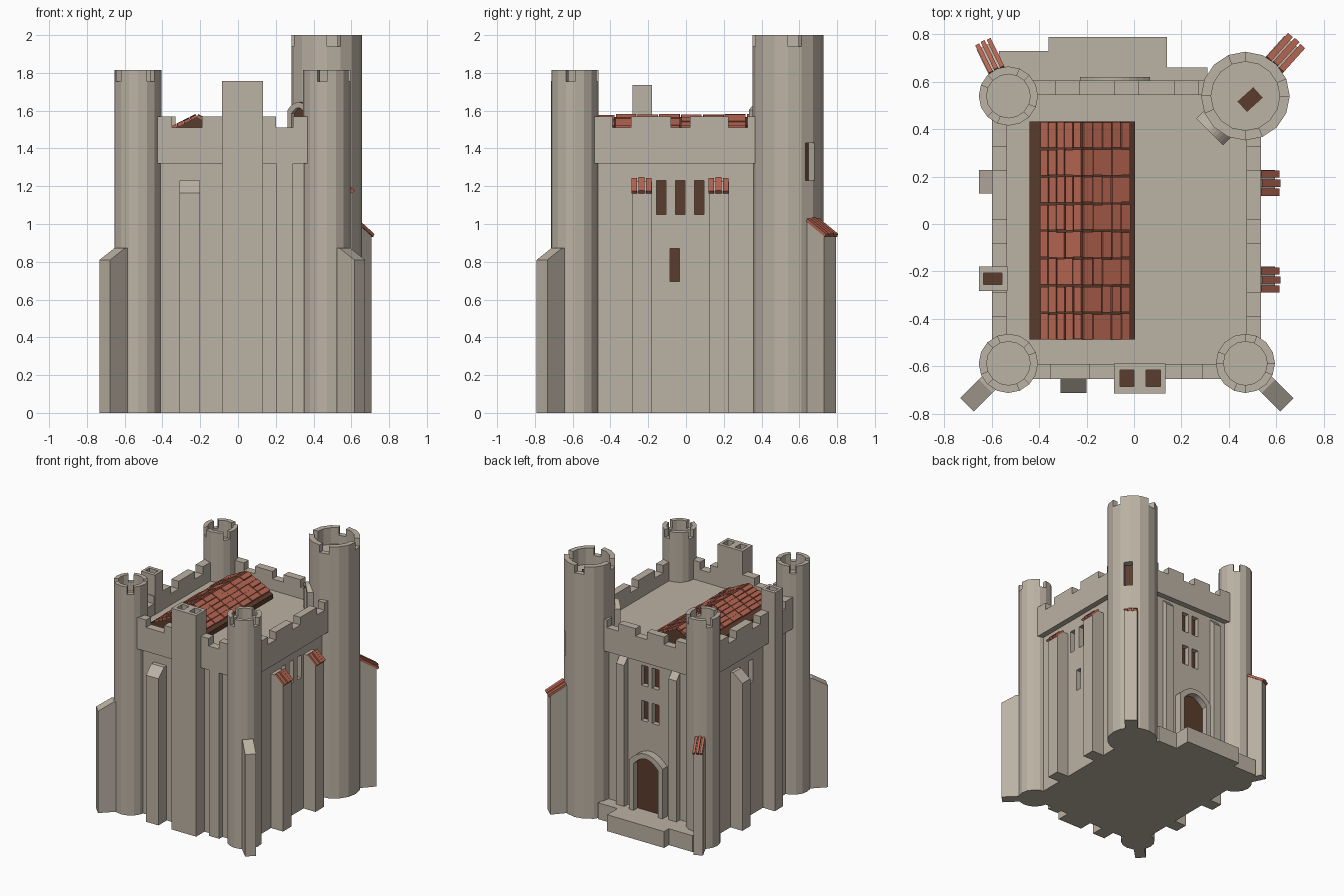
import bpy, bmesh, math, random
from mathutils import Matrix, Vector

if "Cube" in bpy.data.objects:
    bpy.data.objects.remove(bpy.data.objects["Cube"])
random.seed(4)

def material(name, c):
    m = bpy.data.materials.new(name)
    m.diffuse_color = (*c, 1)
    m.use_nodes = True
    m.node_tree.nodes["Principled BSDF"].inputs["Base Color"].default_value = m.diffuse_color
    return m
STONE = material("stone", (0.50, 0.445, 0.37))
TILE = material("red tile", (0.46, 0.13, 0.083))
WOOD = material("dark wood", (0.105, 0.045, 0.026))
I = Matrix()

def frame(cx, cy, deg, z=0):
    """local x points outward, local y sideways"""
    return Matrix.Translation((cx, cy, z)) @ Matrix.Rotation(math.radians(deg), 4, 'Z')

def make(name, parts, mat):
    """object from parts; each part is a pair of matching loops"""
    bm = bmesh.new()
    for a, b in parts:
        va, vb = [bm.verts.new(p) for p in a], [bm.verts.new(p) for p in b]
        n = len(va)
        bm.faces.new(va)
        bm.faces.new(vb[::-1])
        for i in range(n):
            bm.faces.new((va[i], vb[i], vb[(i + 1) % n], va[(i + 1) % n]))
    bmesh.ops.recalc_face_normals(bm, faces=bm.faces)
    me = bpy.data.meshes.new(name)
    bm.to_mesh(me)
    bm.free()
    me.materials.append(mat)
    ob = bpy.data.objects.new(name, me)
    bpy.context.collection.objects.link(ob)
    return ob

def block(x0, x1, y0, y1, z0, z1, M=I):
    q = [(x0, y0), (x1, y0), (x1, y1), (x0, y1)]
    return [M @ Vector((*p, z0)) for p in q], [M @ Vector((*p, z1)) for p in q]

def side_profile(pts, w, M=I):
    return tuple([M @ Vector((u, s * w / 2, z)) for u, z in pts] for s in (-1, 1))

def face_profile(pts, d0, d1, M):
    return tuple([M @ Vector((d, y, z)) for y, z in pts] for d in (d0, d1))

def carve(ob, name, holes):
    """recess holes (block args) into ob"""
    cutter = make(name, holes, STONE)
    cutter.hide_render = True
    mod = ob.modifiers.new("recess", 'BOOLEAN')
    mod.operation, mod.solver, mod.object = 'DIFFERENCE', 'EXACT', cutter
    bpy.context.view_layer.objects.active = ob
    bpy.ops.object.modifier_apply(modifier=mod.name)
    bpy.data.objects.remove(cutter)

def windows(ob, name, specs, depth=0.045):
    """specs: (frame on the wall face, width, z0, z1)"""
    carve(ob, name + "_cutter", [block(-depth, .05, -w/2, w/2, a, b, M) for M, w, a, b in specs])
    make(name, [block(-depth, -depth + .006, -w/2, w/2, a, b, M) for M, w, a, b in specs], WOOD)

def buttress(name, M, u0, u1, w, zo, zi, run, cap=False):
    make(name, [side_profile([(u0, 0), (u1, 0), (u1, zo), (u1 - run, zi), (u0, zi)], w, M)], STONE)
    if cap:  # tiled strips running down the slope
        s = Matrix.Translation((u1, 0, zo)) @ Matrix.Rotation(math.atan2(zi - zo, run), 4, 'Y')
        L, n = math.hypot(run, zi - zo), 3
        p = (w + .01) / n
        make(name + "_tiles", [block(-L - .01, .012, -w/2 - .005 + i*p, -w/2 - .013 + (i + 1)*p,
             -.002, .022 if i % 2 else .016, M @ s) for i in range(n)], TILE)

# main body with its walls carved for windows
body = make("keep_body", [block(-.55, .49, -.61, .56, 0, 1.42)], STONE)
wins = [(frame(.49, y, 0), .05, 1.05, 1.23) for y in (-.13, -.03, .07)]
wins += [(frame(.49, -.06, 0), .05, .695, .87)]
wins += [(frame(x, .56, 90), .06, z, z + .16) for x in (-.03, -.125) for z in (.83, 1.11)]
wins += [(frame(-.55, -.03, 180), .05, 1.05, 1.23)]
windows(body, "wall_windows", wins)

# battlements: (low wall, gaps along its length)
def parapet(name, a0, a1, b0, b1, gaps, along_x):
    def seg(p, q, z0, z1):
        return block(p, q, b0, b1, z0, z1) if along_x else block(b0, b1, p, q, z0, z1)
    parts = [seg(a0, a1, 1.32, 1.51)]
    edges = [a0] + [e for g in gaps for e in g] + [a1]
    parts += [seg(edges[i], edges[i + 1], 1.51, 1.57) for i in range(0, len(edges), 2)]
    make(name, parts, STONE)
side_gaps = [(-.39, -.29), (-.08, .02), (.225, .325)]
parapet("front_parapet", -.55, .49, -.655, -.59, [(-.35, -.19), (.2, .29)], True)
parapet("back_parapet", -.55, .49, .545, .605, [(-.33, -.23), (-.08, .02), (.17, .27)], True)
parapet("right_parapet", -.6, .56, .475, .535, side_gaps, False)
parapet("left_parapet", -.6, .56, -.6, -.535, side_gaps, False)

# round towers: 16 sides, one side in four is a notch
def tower(name, cx, cy, r, ri, top, notch):
    def p(rad, i, z):
        t = math.tau * i / 16
        return Vector((cx + rad * math.cos(t), cy + rad * math.sin(t), z))
    floor = top - .13
    ob = make(name, [tuple([p(r, i, z) for i in range(16)] for z in (0, floor))], STONE)
    ring = []
    for i in range(16):
        h = top - .06 if i % 4 == notch else top
        ring.append(tuple([p(r, i, z), p(r, i + 1, z), p(ri, i + 1, z), p(ri, i, z)] for z in (floor, h)))
    make(name + "_battlements", ring, STONE)
    return ob
FL, FR, BL, BR = (-.53, -.588), (.47, -.588), (-.53, .54), (.47, .54)
tower("front_left_tower", *FL, .125, .092, 1.815, 1)
tower("front_right_tower", *FR, .125, .092, 1.815, 3)
tower("back_left_tower", *BL, .125, .092, 1.815, 2)
big = tower("stair_tower", *BR, .187, .145, 2.0, 0)
t = math.radians(40)
windows(big, "tower_window", [(frame(.47 + .185*math.cos(t), .54 + .185*math.sin(t), 40), .065, 1.23, 1.43)], .06)
make("tower_hatch", [block(-.045, .045, -.03, .03, 1.868, 1.876, frame(.49, .525, 42))], WOOD)

# corner buttresses
buttress("front_left_buttress", frame(*FL, 225), .05, .247, .08, .81, .872, .11)
buttress("front_right_buttress", frame(*FR, 315), .05, .247, .08, .81, .872, .11)
buttress("back_left_buttress", frame(*BL, 116), .05, .235, .07, .81, .872, .11, True)
buttress("back_right_buttress", frame(*BR, 48), .08, .3, .095, .94, 1.01, .115, True)

# wall buttresses and pilasters
buttress("right_buttress_a", frame(.49, -.232, 0), -.02, .105, .105, 1.17, 1.225, .06, True)
buttress("right_buttress_b", frame(.49, .176, 0), -.02, .105, .105, 1.17, 1.225, .06, True)
buttress("left_buttress", frame(-.55, .178, 180), -.02, .105, .1, 1.17, 1.235, .08)
buttress("front_buttress", frame(-.255, -.61, 270), -.02, .104, .11, 1.165, 1.23, .07)
buttress("front_pilaster", frame(.245, -.61, 270), -.02, .04, .09, 1.32, 1.33, .02)
for s in (-1, 1):
    buttress("back_pilaster", frame(-.075 + .23 * s, .56, 90), -.02, .045, .07, 1.25, 1.3, .045)

# chimneys with sunken flues
def chimney(name, x0, x1, y0, y1, top, flues):
    ob = make(name, [block(x0, x1, y0, y1, 0, top)], STONE)
    carve(ob, name + "_cutter", [block(*f, top - .05, top + .05) for f in flues])
    make(name + "_flues", [block(*f, top - .05, top - .043) for f in flues], WOOD)
chimney("front_chimney", -.085, .133, -.715, -.588, 1.757,
        [(-.06, 0, -.685, -.615), (.05, .112, -.685, -.615)])
chimney("left_chimney", -.655, -.533, -.283, -.18, 1.735, [(-.635, -.557, -.255, -.207)])

# arched doorways
def arch(w, z0, spring, rise, n=10):
    return [(-w/2, z0)] + [(-w/2 + w*i/n, spring + rise*(1 - (2*i/n - 1)**2)) for i in range(n + 1)] + [(w/2, z0)]
def doorway(name, M, w, b, z0, spring, rise, depth):
    outer, inner = arch(w + 2*b, z0, spring + b*.6, rise + b*.4), arch(w, z0, spring, rise)
    make(name + "_surround", [face_profile(outer + inner[::-1], -.03, depth, M)], STONE)
    make(name + "_door", [face_profile(inner, -.02, .008, M)], WOOD)
doorway("entrance", frame(-.08, .56, 90), .215, .04, .13, .5, .065, .06)
doorway("roof_door", frame(.47 - .13, .54 - .13, 225), .10, .03, 1.42, 1.585, .03, .03)

# entrance platform
make("entrance_platform", [block(-.57, -.36, .5, .73, 0, .13), block(-.36, .14, .5, .79, 0, .13),
                           block(.14, .31, .5, .66, 0, .13)], STONE)

# gabled roof on the deck: timber core and loose rows of tiles
RX, RZ, SL = -.2175, 1.567, .5
core = [(-.2225, 1.42), (.2225, 1.42), (.2225, RZ - .2225*SL), (0, RZ), (-.2225, RZ - .2225*SL)]
make("roof_core", [side_profile(core, .92, frame(RX, -.0275, 0))], WOOD)
tiles, rows = [], 8
step = .925 / rows
for side, length, n in ((1, .222, 5), (-1, .195, 5)):
    S = Matrix.Translation((RX, 0, RZ)) @ Matrix.Rotation(side * math.atan(SL), 4, 'Y')
    for r in range(rows):
        y = -.49 + r * step
        for k in range(n):
            a, b = length*k/n, length*(k + 1)/n - random.uniform(.002, .006)
            h = random.uniform(.012, .018)
            x0, x1 = (a, b) if side > 0 else (-b, -a)
            tiles.append(block(x0, x1, y + random.uniform(0, .004), y + step - random.uniform(.003, .008), -.002, h, S))
make("roof_tiles", tiles, TILE)
